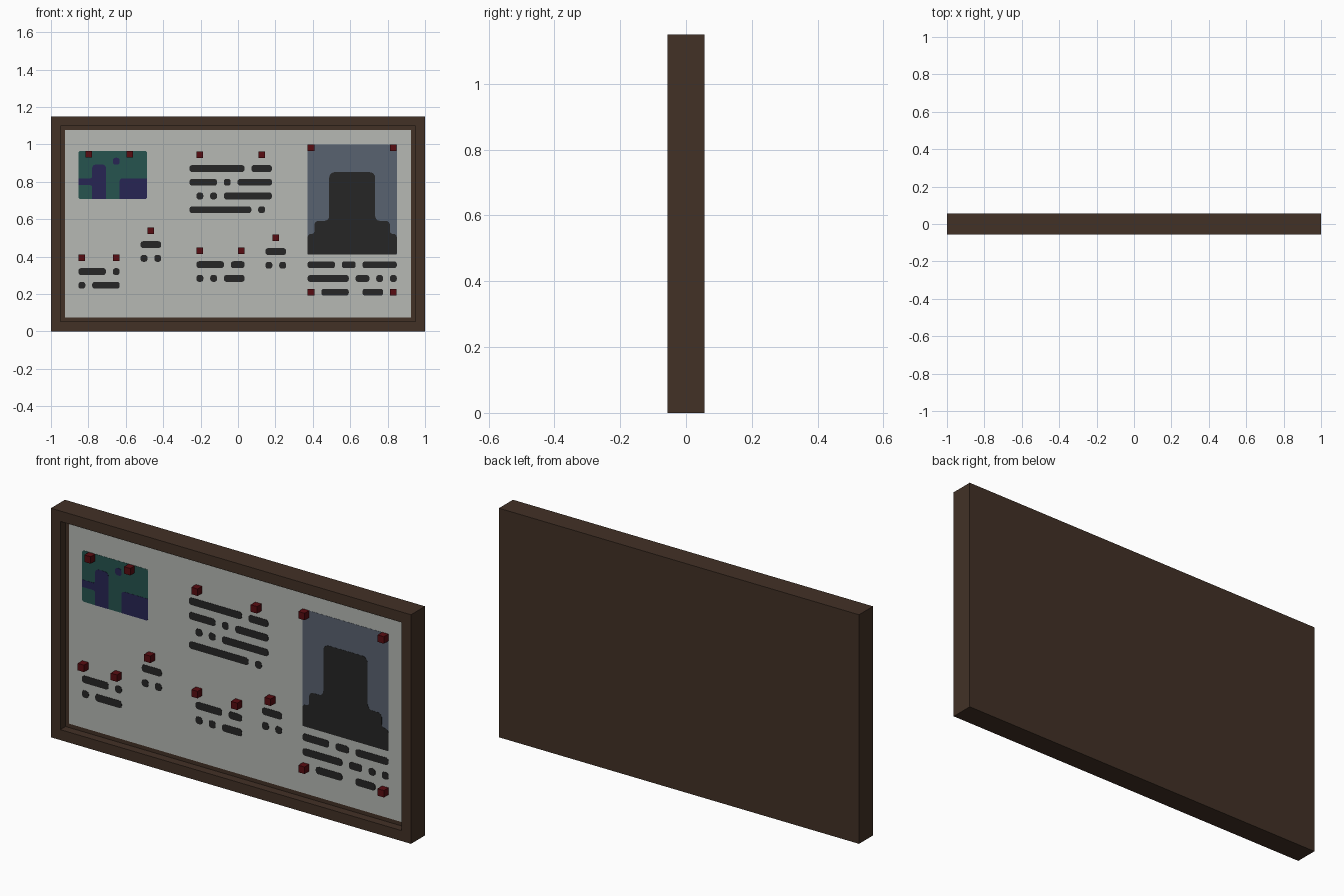
import bpy, bmesh, math
from mathutils import Vector

if "Cube" in bpy.data.objects:
    bpy.data.objects.remove(bpy.data.objects["Cube"])

CELL = 0.0367            # module that all printed details snap to
FRONT, BOARD = -0.0555, -0.018


def material(name, rgb):
    m = bpy.data.materials.new(name)
    lin = [((c / 255 + 0.055) / 1.055) ** 2.4 if c > 10 else c / 255 / 12.92 for c in rgb]
    m.diffuse_color = (*lin, 1)
    m.use_nodes = True
    m.node_tree.nodes["Principled BSDF"].inputs["Base Color"].default_value = m.diffuse_color
    return m


WOOD = material("dark wood", (66, 49, 38))
PAPER = material("pale board", (182, 185, 180))
INK = material("black ink", (38, 38, 38))
RED = material("red pin", (88, 12, 17))
GREEN = material("map green", (38, 84, 79))
NAVY = material("map navy", (39, 37, 84))
SLATE = material("poster slate", (89, 98, 112))


def finish(bm, name, mat):
    bmesh.ops.recalc_face_normals(bm, faces=bm.faces)
    me = bpy.data.meshes.new(name)
    bm.to_mesh(me)
    bm.free()
    me.materials.append(mat)
    ob = bpy.data.objects.new(name, me)
    bpy.context.collection.objects.link(ob)
    return ob


def add_box(bm, x0, x1, y0, y1, z0, z1):
    vs = bmesh.ops.create_cube(bm, size=1)["verts"]
    for v in vs:
        v.co = ((x0 + x1) / 2 + v.co.x * (x1 - x0),
                (y0 + y1) / 2 + v.co.y * (y1 - y0),
                (z0 + z1) / 2 + v.co.z * (z1 - z0))


def add_plate(bm, corners, y, back):
    """Thin plate from square corners (x, z, radius); inner and outer corners are rounded."""
    pts = []
    for i, (x, z, r) in enumerate(corners):
        p = Vector((x, z))
        if r == 0:
            pts.append(p)
            continue
        a = Vector(corners[i - 1][:2])
        b = Vector(corners[(i + 1) % len(corners)][:2])
        u, v = (a - p).normalized(), (b - p).normalized()
        for k in range(5):
            t = math.pi / 2 * k / 4
            pts.append(p + r * (u + v) - r * (v * math.cos(t) + u * math.sin(t)))
    face = bm.faces.new([bm.verts.new((p.x, y, p.y)) for p in pts])
    ext = bmesh.ops.extrude_face_region(bm, geom=[face])["geom"]
    for v in ext:
        if isinstance(v, bmesh.types.BMVert):
            v.co.y = back
    bm.faces.ensure_lookup_table()
    if not face.is_valid or not any(f for f in bm.faces if all(abs(v.co.y - y) < 1e-6 for v in f.verts)):
        bm.faces.new([v for v in bm.verts if abs(v.co.y - y) < 1e-6][-len(pts):])


def rect(x0, x1, row0, row1, r=0):
    return [(x0, row0, r), (x1, row0, r), (x1, row1, r), (x0, row1, r)]


def plates(name, mat, ox, oz, outlines, y):
    """Plates whose outlines are in cells, rightward and downward from (ox, oz)."""
    bm = bmesh.new()
    for o in outlines:
        add_plate(bm, [(ox + x * CELL, oz - d * CELL, r * CELL) for x, d, r in o], y, BOARD + 0.001)
    finish(bm, name, mat)


def notice(name, ox, oz, rows):
    """Rows two cells apart: '#' runs are rounded ink bars, 'o' is a pin."""
    bars, pins = [], bmesh.new()
    for i, row in enumerate(rows):
        d = 2 * i
        start = None
        for c, ch in enumerate(row + " "):
            if ch == "#" and start is None:
                start = c
            elif ch != "#" and start is not None:
                bars.append(rect(start, c, d - 0.5, d + 0.5, 0.38))
                start = None
            if ch == "o":
                x, z, h = ox + (c + 0.5) * CELL, oz - d * CELL, 0.0175
                add_box(pins, x - h, x + h, FRONT + 0.001, BOARD + 0.001, z - h, z + h)
    if bars:
        plates(name + "_bars", INK, ox, oz, bars, BOARD - 0.0015)
    if pins.verts:
        finish(pins, name + "_pins", RED)
    else:
        pins.free()


# Wooden case: a box with its front face inset and pushed back
bm = bmesh.new()
add_box(bm, -1, 1, FRONT, -FRONT, 0, 1.15)
bm.normal_update()
front = min(bm.faces, key=lambda f: f.calc_center_median().y)
bmesh.ops.inset_region(bm, faces=[front], thickness=0.074)
ring = list(front.verts)
ext = bmesh.ops.extrude_discrete_faces(bm, faces=[front])["faces"][0]
for v in ext.verts:
    v.co.y = BOARD + 0.004
finish(bm, "wooden_frame", WOOD)

# Pale backing board in the recess
bm = bmesh.new()
add_box(bm, -0.926, 0.926, BOARD, BOARD + 0.005, 0.074, 1.076)
finish(bm, "backing_board", PAPER)

# Map sheet with navy patches
MX, MZ = -0.853, 0.965
plates("map_sheet", GREEN, MX, MZ, [rect(0, 10, 0, 7, 0.3)], BOARD - 0.001)
plates("map_patches", NAVY, MX, MZ, [
    [(0, 4, 0), (2, 4, 0.3), (2, 2, 0.5), (4, 2, 0.5), (4, 7, 0), (2, 7, 0), (2, 5, 0.3), (0, 5, 0)],
    [(6, 4, 0.4), (10, 4, 0), (10, 7, 0.3), (6, 7, 0)],
    rect(5, 6, 1, 2, 0.38)], BOARD - 0.002)
notice("map", MX, 0.947, [" o     o "])

# Portrait poster: slate sheet with a stepped bust silhouette
PX, PZ = 0.372, 0.998
plates("poster_sheet", SLATE, PX, PZ, [rect(0, 13, 0, 16)], BOARD - 0.001)
half = [(9.85, 4, 0.8), (9.85, 11.1, 0.7), (12, 11.1, 0.6), (12, 13, 0.4), (13, 13, 0.5), (13, 16, 0.2)]
plates("poster_silhouette", INK, PX, PZ,
       [half + [(13 - x, d, r) for x, d, r in reversed(half)]], BOARD - 0.002)
notice("poster_top", PX, 0.981, ["o           o"])
notice("poster_caption", PX, 0.356, ["#### ## #####", "###### ## # #", "o ####  ### o"])

# Pinned notices
notice("large_notice", -0.259, 0.944,
       [" o        o ", "######## ###", "#### # #####", " # # #######", "######### # "])
notice("left_notice", -0.853, 0.393, ["o    o", "#### #", "# ####"])
notice("small_notice_left", -0.521, 0.537, [" o ", "###", "# #"])
notice("middle_notice", -0.222, 0.430, ["o     o", "#### ##", "# # ###"])
notice("small_notice_right", 0.147, 0.500, [" o ", "###", "# #"])
